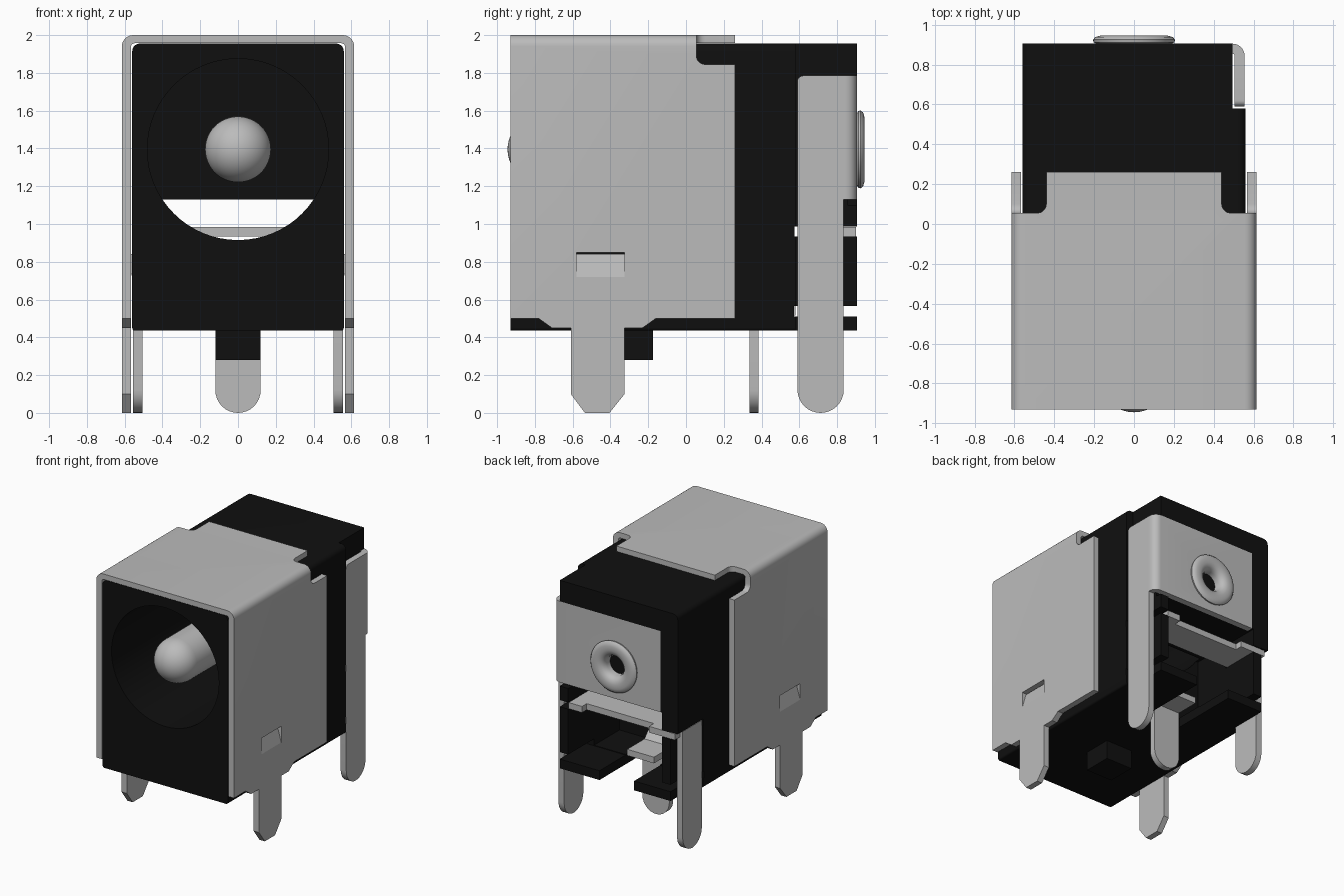
import bpy, bmesh, math
from mathutils import Matrix, Vector

old = bpy.data.objects.get("Cube")
if old:
    bpy.data.objects.remove(old, do_unlink=True)


def material(name, rgb, metallic=0.0):
    m = bpy.data.materials.new(name)
    m.use_nodes = True
    m.diffuse_color = (*rgb, 1)
    m.node_tree.nodes["Principled BSDF"].inputs["Base Color"].default_value = (*rgb, 1)
    return m


BLACK = material("black plastic", (0.005, 0.005, 0.005))
METAL = material("grey metal", (0.5, 0.5, 0.5))
BORE_Z = 1.395


def finish(name, bm, mat):
    bmesh.ops.recalc_face_normals(bm, faces=bm.faces)
    me = bpy.data.meshes.new(name)
    bm.to_mesh(me)
    bm.free()
    if mat:
        me.materials.append(mat)
    ob = bpy.data.objects.new(name, me)
    bpy.context.collection.objects.link(ob)
    return ob


def prism(name, pts, axis, a, b, mat=None):
    """Extrude an outline from a to b; outline is in the two other axes."""
    put = {"x": lambda p, t: (t, p[0], p[1]),
           "y": lambda p, t: (p[0], t, p[1]),
           "z": lambda p, t: (p[0], p[1], t)}[axis]
    bm = bmesh.new()
    face = bm.faces.new([bm.verts.new(put(p, a)) for p in pts])
    out = bmesh.ops.extrude_face_region(bm, geom=[face])
    move = Vector(put((0, 0), b - a))
    bmesh.ops.translate(bm, vec=move, verts=[v for v in out["geom"] if isinstance(v, bmesh.types.BMVert)])
    return finish(name, bm, mat)


def box(name, x, y, z, mat=None, bevel=0):
    bm = bmesh.new()
    size = Matrix.Diagonal((x[1] - x[0], y[1] - y[0], z[1] - z[0], 1))
    mid = Matrix.Translation((sum(x) / 2, sum(y) / 2, sum(z) / 2))
    bmesh.ops.create_cube(bm, size=1, matrix=mid @ size)
    if bevel:
        bmesh.ops.bevel(bm, geom=bm.edges[:], offset=bevel, segments=5, profile=0.5, affect="EDGES")
    return finish(name, bm, mat)


def arc(cx, cy, r, a0, a1, n=6):
    return [(cx + r * math.cos(math.radians(a0 + (a1 - a0) * i / n)),
             cy + r * math.sin(math.radians(a0 + (a1 - a0) * i / n))) for i in range(n + 1)]


def cylinder(name, r, y0, y1):
    return prism(name, arc(0, BORE_Z, r, 0, 360 * 63 / 64, 63), "y", y0, y1)


def cut(ob, cutters):
    for c in cutters:
        c.hide_render = True
        mod = ob.modifiers.new("cut", "BOOLEAN")
        mod.operation = "DIFFERENCE"
        mod.solver = "EXACT"
        mod.object = c
        bpy.context.view_layer.objects.active = ob
        bpy.ops.object.modifier_apply(modifier=mod.name)
        bpy.data.objects.remove(c, do_unlink=True)


# Plastic housing with rounded long edges
r = 0.04
outline = (arc(0.52, 1.915, r, 0, 90) + arc(-0.52, 1.915, r, 90, 180)
           + arc(-0.545, 0.45, 0.015, 180, 270, 3) + arc(0.545, 0.45, 0.015, 270, 360, 3))
housing = prism("housing", outline, "y", -0.93, 0.905, BLACK)
cut(housing, [
    cylinder("bore_cutter", 0.48, -1.1, 0.3),
    box("cavity_cutter", (-0.42, 0.42), (0.25, 1.1), (0.515, 1.13)),
    box("back_recess_cutter", (-0.405, 0.7), (0.855, 1.1), (1.1, 1.785)),
    box("left_corner_cutter", (0.495, 0.8), (0.58, 1.2), (0.2, 2.2)),
    box("right_corner_cutter", (-0.8, -0.495), (0.582, 1.2), (0.2, 0.992)),
    box("upper_slot_cutter", (-0.9, 0.9), (0.575, 1.3), (0.933, 0.987)),
    box("lower_slot_cutter", (-0.9, 0.9), (0.573, 1.3), (0.51, 0.566)),
    box("floor_slot_cutter", (-0.17, 0.14), (0.33, 1.4), (0.3, 0.54)),
    box("left_pocket_cutter", (0.5, 0.7), (-0.59, -0.31), (0.7, 0.86)),
    box("right_pocket_cutter", (-0.7, -0.5), (-0.59, -0.31), (0.7, 0.86)),
])

# Locating peg under the housing
box("locating_peg", (-0.12, 0.12), (-0.41, -0.175), (0.28, 0.45), BLACK)

# Metal shield: folded U section with notched rear corners and punched windows
outer = [(0.615, 0.5)] + arc(0.555, 1.94, 0.06, 0, 90) + arc(-0.555, 1.94, 0.06, 90, 180) + [(-0.615, 0.5)]
inner = [(-0.567, 0.5)] + arc(-0.547, 1.937, 0.02, 180, 90) + arc(0.547, 1.937, 0.02, 90, 0) + [(0.567, 0.5)]
shield = prism("shield", outer + inner, "y", -0.93, 0.26, METAL)
cutters = []
for s in (1, -1):
    xs = sorted((s * 0.44, s * 0.9))
    cutters.append(box("notch_cutter", xs, (0.055, 0.6), (1.845, 2.3), bevel=0.045))
    xs = sorted((s * 0.5, s * 0.7))
    cutters.append(box("window_cutter", xs, (-0.58, -0.325), (0.72, 0.85)))
cut(shield, cutters)

# Shield legs and the locking tabs bent into the housing
leg = [(-0.78, 0.5), (-0.71, 0.45), (-0.61, 0.45), (-0.61, 0.1), (-0.535, 0), (-0.405, 0),
       (-0.325, 0.1), (-0.325, 0.45), (-0.23, 0.45), (-0.16, 0.5)]
for side, s in (("left", 1), ("right", -1)):
    prism(side + "_shield_leg", leg, "x", s * 0.567, s * 0.615, METAL)
    tab = [(s * x, z) for x, z in ((0.567, 0.72), (0.615, 0.72), (0.58, 0.842), (0.532, 0.842))]
    prism(side + "_locking_tab", tab, "y", -0.579, -0.326, METAL)

# Centre pin with domed tip and rolled rivet head, turned around its axis
dome = [(0.175 * math.sin(math.radians(a)), -0.77 - 0.175 * math.cos(math.radians(a))) for a in range(0, 91, 9)]
rivet = [(0.175, 0.9), (0.19, 0.905), (0.203, 0.912), (0.206, 0.925), (0.195, 0.938), (0.17, 0.945),
         (0.135, 0.945), (0.108, 0.937), (0.09, 0.92), (0.08, 0.895), (0.08, 0.84)]
bm = bmesh.new()
vs = [bm.verts.new((px, py, BORE_Z)) for px, py in dome + rivet]
es = [bm.edges.new(p) for p in zip(vs, vs[1:])]
bmesh.ops.spin(bm, geom=vs + es, cent=(0, 0, BORE_Z), axis=(0, 1, 0), angle=math.tau, steps=48)
bmesh.ops.remove_doubles(bm, verts=bm.verts, dist=0.0005)
finish("centre_pin", bm, METAL)

# Rear contact plate wrapping round the corner into a solder leg
bend = ([(-0.405, 0.905)] + arc(0.495, 0.845, 0.06, 90, 0) + [(0.555, 0.83), (0.505, 0.83)]
        + arc(0.495, 0.845, 0.01, 0, 90, 3) + [(-0.405, 0.855)])
plate = prism("rear_contact_plate", bend, "z", 1.13, 1.785, METAL)
cut(plate, [cylinder("rivet_hole_cutter", 0.12, 0.7, 1.1)])
tip = arc(0.7125, 0.1225, 0.1225, 180, 360, 16)
prism("rear_contact_leg", tip + [(0.835, 1.785)] + arc(0.62, 1.755, 0.03, 90, 180), "x", 0.505, 0.555, METAL)

# Switch contact: flat blade through the housing slots with a leg on the other side
blade = [(-0.53, 0.59), (0.42, 0.59), (0.42, 0.9), (0.3, 0.9), (0.3, 0.84), (-0.3, 0.84),
         (-0.3, 0.9), (-0.53, 0.9)]
prism("switch_contact_blade", blade, "z", 0.935, 0.985, METAL)
prism("switch_contact_leg", tip + [(0.835, 0.985), (0.59, 0.985)], "x", -0.555, -0.505, METAL)

# Sleeve spring contact: strip on the cavity floor, rising arm and solder leg
arm = [(0.58, 0.515), (0.58, 0.565), (0.36, 0.565), (0.31, 0.62), (0.33, 0.86),
       (0.29, 0.86), (0.265, 0.6), (0.3, 0.515)]
prism("spring_contact_strip", arm, "x", -0.12, 0.12, METAL)
prism("spring_contact_leg", arc(0, 0.12, 0.12, 180, 360, 16) + [(0.12, 0.54), (-0.12, 0.54)],
      "y", 0.335, 0.385, METAL)

# Smooth rounded surfaces while keeping folds crisp
bpy.ops.object.select_all(action="DESELECT")
for ob in bpy.context.collection.objects:
    if ob.type == "MESH":
        ob.select_set(True)
        bpy.context.view_layer.objects.active = ob
bpy.ops.object.shade_smooth_by_angle(angle=math.radians(35))
